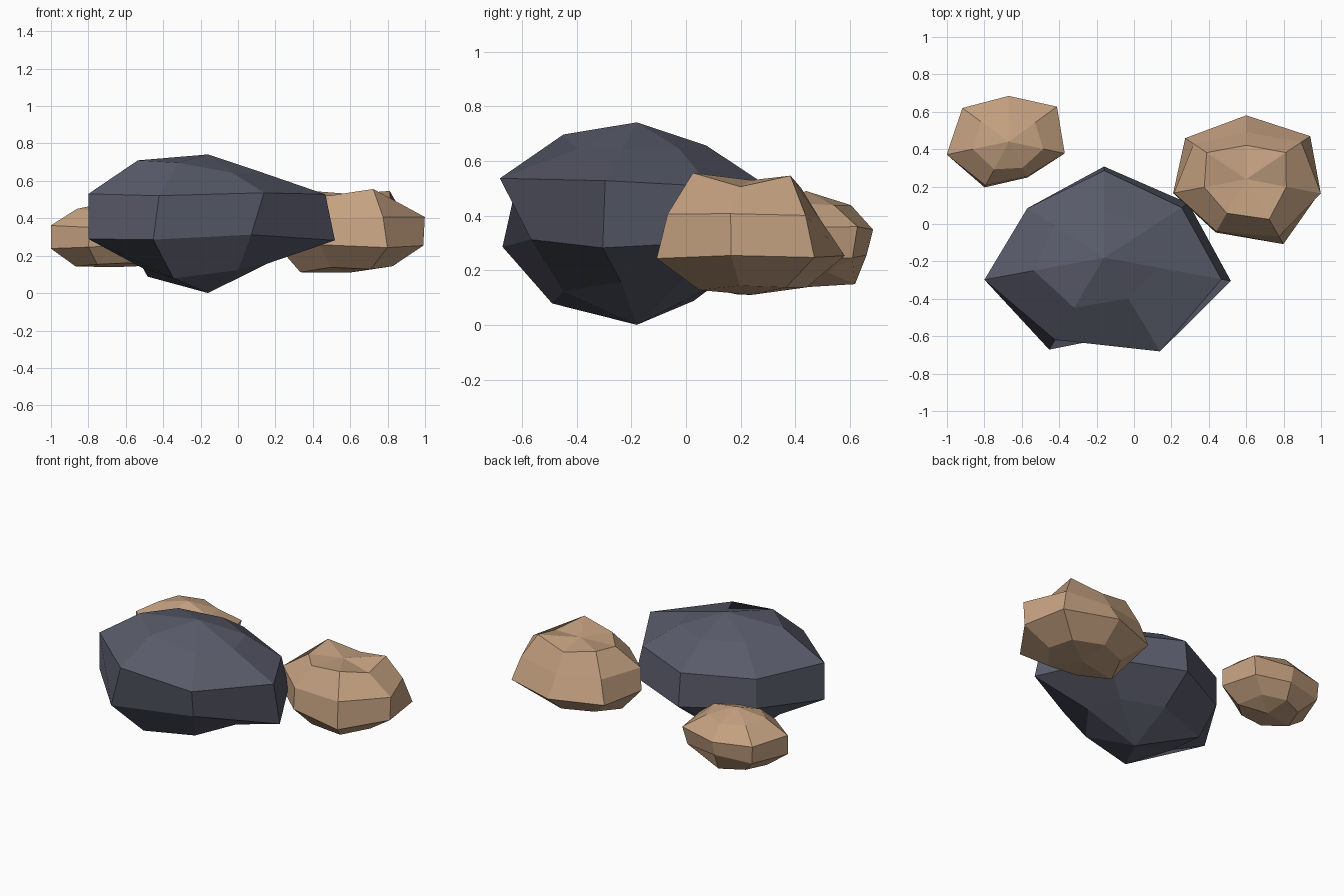
import bpy
import bmesh
import math

cube = bpy.data.objects.get("Cube")
if cube:
    bpy.data.objects.remove(cube, do_unlink=True)

SEGMENTS = 7
RING_LATITUDES = (54, 18, -18, -54)


def make_material(name, colour):
    mat = bpy.data.materials.new(name)
    mat.use_nodes = True
    mat.diffuse_color = (*colour, 1)
    shader = mat.node_tree.nodes["Principled BSDF"]
    shader.inputs["Base Color"].default_value = (*colour, 1)
    shader.inputs["Roughness"].default_value = 0.9
    return mat


def make_rock(name, material, centre, radii, poles, bulges):
    """Low-poly ellipsoid; each point is pushed in or out by its bulge factor.

    Each row of bulges is one ring from the top down, starting at the back
    and running counter-clockwise as seen from above.
    """
    bm = bmesh.new()

    def point(latitude, longitude, bulge):
        lat, lon = math.radians(latitude), math.radians(longitude)
        direction = (math.cos(lat) * math.cos(lon),
                     math.cos(lat) * math.sin(lon),
                     math.sin(lat))
        return bm.verts.new([c + r * d * bulge
                             for c, r, d in zip(centre, radii, direction)])

    rings = [[point(latitude, 90 + 360 * i / SEGMENTS, bulge)
              for i, bulge in enumerate(row)]
             for latitude, row in zip(RING_LATITUDES, bulges)]
    top = point(90, 0, poles[0])
    bottom = point(-90, 0, poles[1])

    for i in range(SEGMENTS):
        j = (i + 1) % SEGMENTS
        bm.faces.new((top, rings[0][i], rings[0][j]))
        bm.faces.new((bottom, rings[-1][j], rings[-1][i]))
        for upper, lower in zip(rings, rings[1:]):
            bm.faces.new((upper[i], lower[i], lower[j], upper[j]))

    bmesh.ops.recalc_face_normals(bm, faces=bm.faces)
    mesh = bpy.data.meshes.new(name)
    bm.to_mesh(mesh)
    bm.free()
    mesh.materials.append(material)
    rock = bpy.data.objects.new(name, mesh)
    bpy.context.collection.objects.link(rock)
    return rock


slate = make_material("slate grey", (0.10, 0.105, 0.145))
sandstone = make_material("sandstone tan", (0.56, 0.36, 0.22))

# Big dark boulder
make_rock("large_rock", slate, (-0.16, -0.18, 0.41), (0.69, 0.557, 0.39),
          (0.85, 1.05),
          ((0.78, 0.85, 0.95, 0.91, 0.74, 0.74, 0.75),
           (0.88, 0.8, 1, 0.92, 1.05, 0.98, 0.81),
           (0.92, 0.8, 1, 1.03, 0.81, 1.06, 0.88),
           (0.85, 1.02, 0.88, 1.05, 0.91, 0.8, 0.8)))

# Medium stone with a dented back
make_rock("medium_rock", sandstone, (0.6, 0.24, 0.33), (0.43, 0.362, 0.25),
          (0.8, 0.88),
          ((0.85, 1.07, 0.91, 0.95, 1.12, 0.87, 1.07),
           (0.73, 0.88, 0.97, 0.9, 0.99, 1, 0.92),
           (0.99, 1.02, 0.98, 0.92, 1.12, 0.98, 1.07),
           (0.95, 0.95, 1.08, 0.95, 1, 0.92, 0.95)))

# Small stone
make_rock("small_rock", sandstone, (-0.67, 0.44, 0.3), (0.34, 0.31, 0.19),
          (1, 0.85),
          ((0.9, 0.95, 0.98, 0.9, 0.85, 0.95, 0.9),
           (0.83, 0.98, 1.05, 0.88, 0.7, 0.95, 1.02),
           (0.75, 0.95, 1.05, 0.92, 0.72, 0.95, 0.92),
           (0.98, 0.95, 1.02, 0.95, 0.9, 1, 0.7)))
